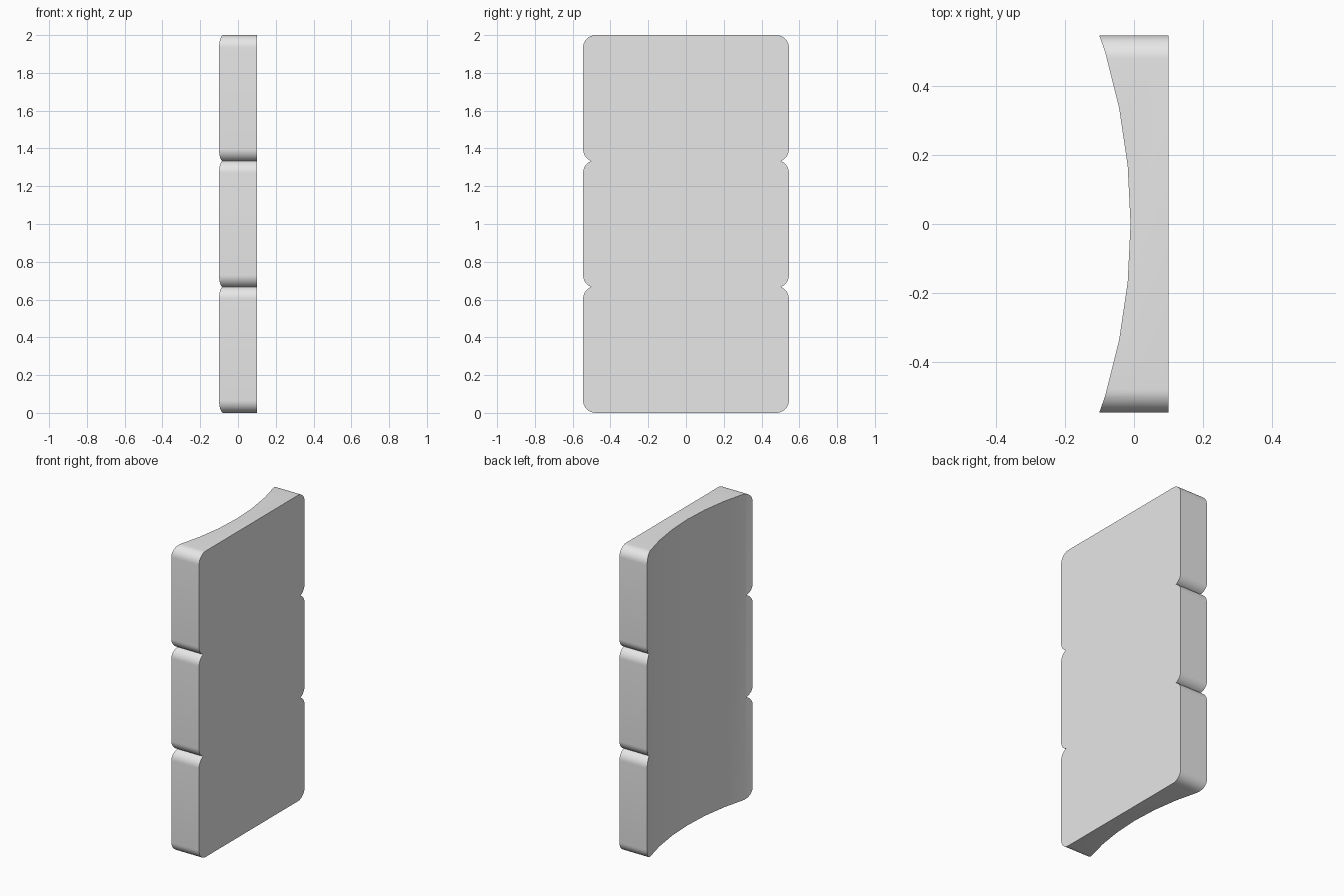
import bpy, bmesh, math

if "Cube" in bpy.data.objects:
    bpy.data.objects.remove(bpy.data.objects["Cube"])

HALF_DEPTH = 0.545    # half size along y
HEIGHT = 2.0
SECTIONS = 3
RADIUS = 0.067        # corner rounding
NOTCH_ANGLE = math.radians(70)
STEPS = 10
HOLLOW_RADIUS = 1.72

grey = bpy.data.materials.new("light grey")
grey.use_nodes = True
grey.diffuse_color = (0.8, 0.8, 0.8, 1)
grey.node_tree.nodes["Principled BSDF"].inputs["Base Color"].default_value = grey.diffuse_color


def side_outline():
    """One long side, bottom to top: three sections with rounded ends."""
    points = []
    pitch = HEIGHT / SECTIONS
    for i in range(SECTIONS):
        low = math.pi / 2 if i == 0 else NOTCH_ANGLE
        high = math.pi / 2 if i == SECTIONS - 1 else NOTCH_ANGLE
        z_low = i * pitch + RADIUS * math.sin(low)
        z_high = (i + 1) * pitch - RADIUS * math.sin(high)
        arcs = [(z_low, -low, 0), (z_high, 0, high)]
        for n, (z, start, end) in enumerate(arcs):
            for s in range(STEPS + 1):
                if i and n == 0 and s == 0:
                    continue  # notch bottom is shared with the section below
                a = start + (end - start) * s / STEPS
                points.append((HALF_DEPTH - RADIUS + RADIUS * math.cos(a),
                               z + RADIUS * math.sin(a)))
    return points


# Slab: notched outline extruded across the thickness
right_side = side_outline()
outline = right_side + [(-y, z) for y, z in reversed(right_side)]
bm = bmesh.new()
face = bm.faces.new([bm.verts.new((0.1, y, z)) for y, z in outline])
extruded = bmesh.ops.extrude_face_region(bm, geom=[face])["geom"]
bmesh.ops.translate(bm, vec=(-0.3, 0, 0),
                    verts=[v for v in extruded if isinstance(v, bmesh.types.BMVert)])
bmesh.ops.recalc_face_normals(bm, faces=bm.faces)
mesh = bpy.data.meshes.new("notched_panel")
bm.to_mesh(mesh)
bm.free()
mesh.materials.append(grey)
panel = bpy.data.objects.new("notched_panel", mesh)
bpy.context.collection.objects.link(panel)

# Large cylinder hollows out the -x face
bpy.ops.mesh.primitive_cylinder_add(vertices=64, radius=HOLLOW_RADIUS, depth=3,
                                    location=(-0.01 - HOLLOW_RADIUS, 0, 1),
                                    rotation=(0, 0, math.pi / 2))
cutter = bpy.context.object
cutter.name = "hollow_cutter"
cutter.hide_render = True
cutter.data.materials.append(grey)

cut = panel.modifiers.new("hollow", 'BOOLEAN')
cut.operation = 'DIFFERENCE'
cut.solver = 'EXACT'
cut.object = cutter
bpy.ops.object.select_all(action='DESELECT')
panel.select_set(True)
bpy.context.view_layer.objects.active = panel
bpy.ops.object.modifier_apply(modifier="hollow")
bpy.data.objects.remove(cutter)

bpy.ops.object.shade_smooth_by_angle(angle=math.radians(30))
